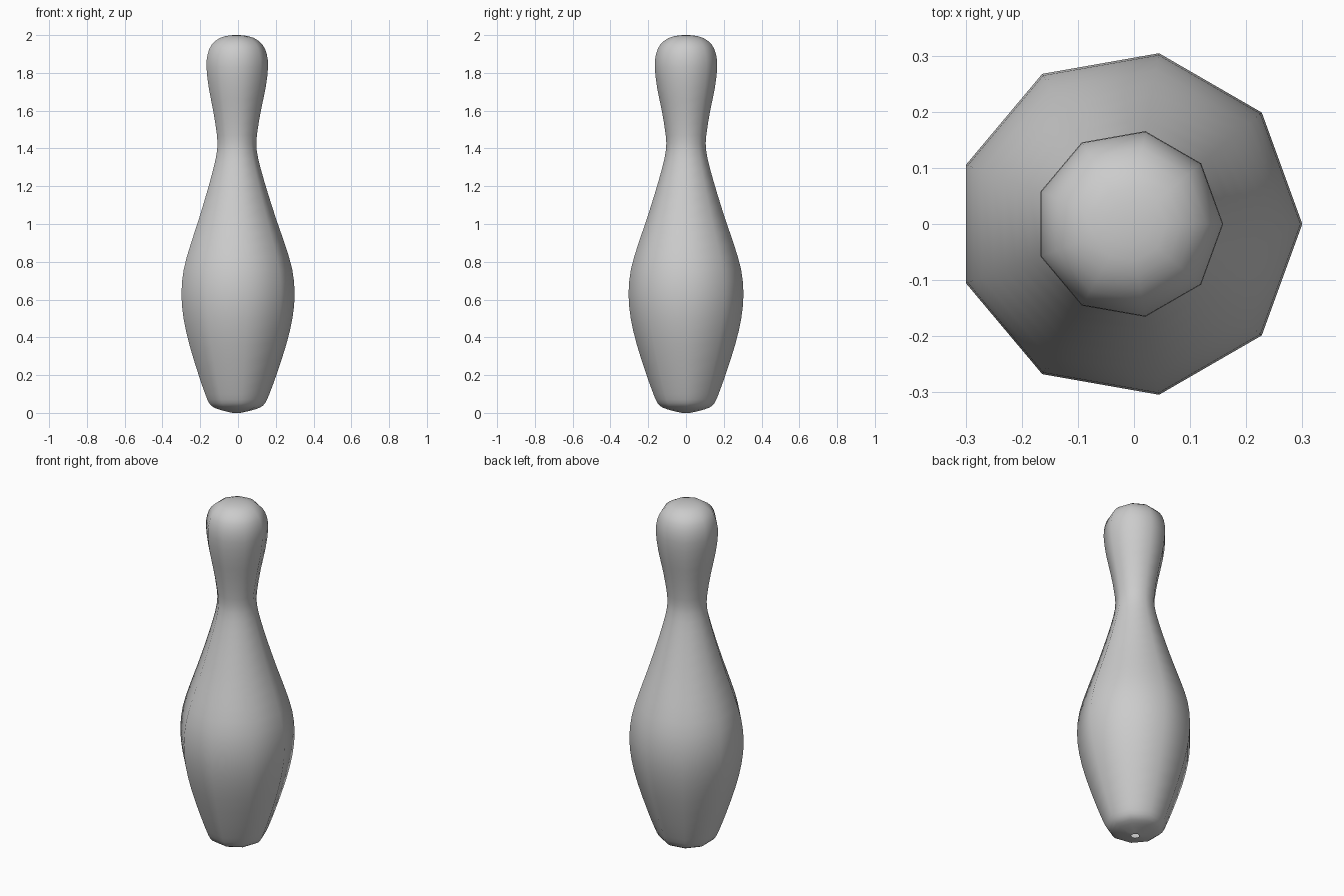
import bpy, bmesh, math
from mathutils import Vector

if "Cube" in bpy.data.objects:
    bpy.data.objects.remove(bpy.data.objects["Cube"])

SIDES = 9
CX = -0.009  # offset that centres the nine-sided outline

# Lathe profile (radius, height), from the small base opening to the crown
profile = [(0.022, 0.0), (0.075, 0.012), (0.125, 0.028), (0.153, 0.052),
           (0.175, 0.10), (0.212, 0.20), (0.264, 0.36), (0.297, 0.50),
           (0.309, 0.63), (0.296, 0.76), (0.258, 0.89), (0.213, 1.02),
           (0.168, 1.16), (0.130, 1.29), (0.108, 1.39), (0.109, 1.47),
           (0.130, 1.60), (0.155, 1.72), (0.168, 1.83), (0.161, 1.90),
           (0.138, 1.95), (0.093, 1.985), (0.04, 1.998), (0.0, 2.0)]


def smooth_profile(points, steps):
    """Catmull-Rom curve through the profile points."""
    p = [Vector(q) for q in points]
    p = [p[0]] + p + [p[-1]]
    out = []
    for i in range(1, len(p) - 2):
        a, b, c, d = p[i - 1:i + 3]
        for s in range(steps):
            t = s / steps
            out.append(0.5 * (2 * b + (c - a) * t
                              + (2 * a - 5 * b + 4 * c - d) * t * t
                              + (3 * b - a - 3 * c + d) * t ** 3))
    return out


# Pin body: nine-sided rings joined by quads, closed at the crown
bm = bmesh.new()
rings = []
for r, z in smooth_profile(profile, 2):
    rings.append([bm.verts.new((CX + r * math.cos(math.tau * k / SIDES),
                                r * math.sin(math.tau * k / SIDES), max(z, 0)))
                  for k in range(SIDES)])
for lo, hi in zip(rings, rings[1:]):
    for k in range(SIDES):
        n = (k + 1) % SIDES
        bm.faces.new((lo[k], lo[n], hi[n], hi[k]))
crown = bm.verts.new((CX, 0, 2.0))
for k in range(SIDES):
    bm.faces.new((rings[-1][k], rings[-1][(k + 1) % SIDES], crown))
for f in bm.faces:
    f.smooth = True

mesh = bpy.data.meshes.new("bowling_pin")
bm.to_mesh(mesh)
bm.free()
bpy.context.collection.objects.link(bpy.data.objects.new("bowling_pin", mesh))
